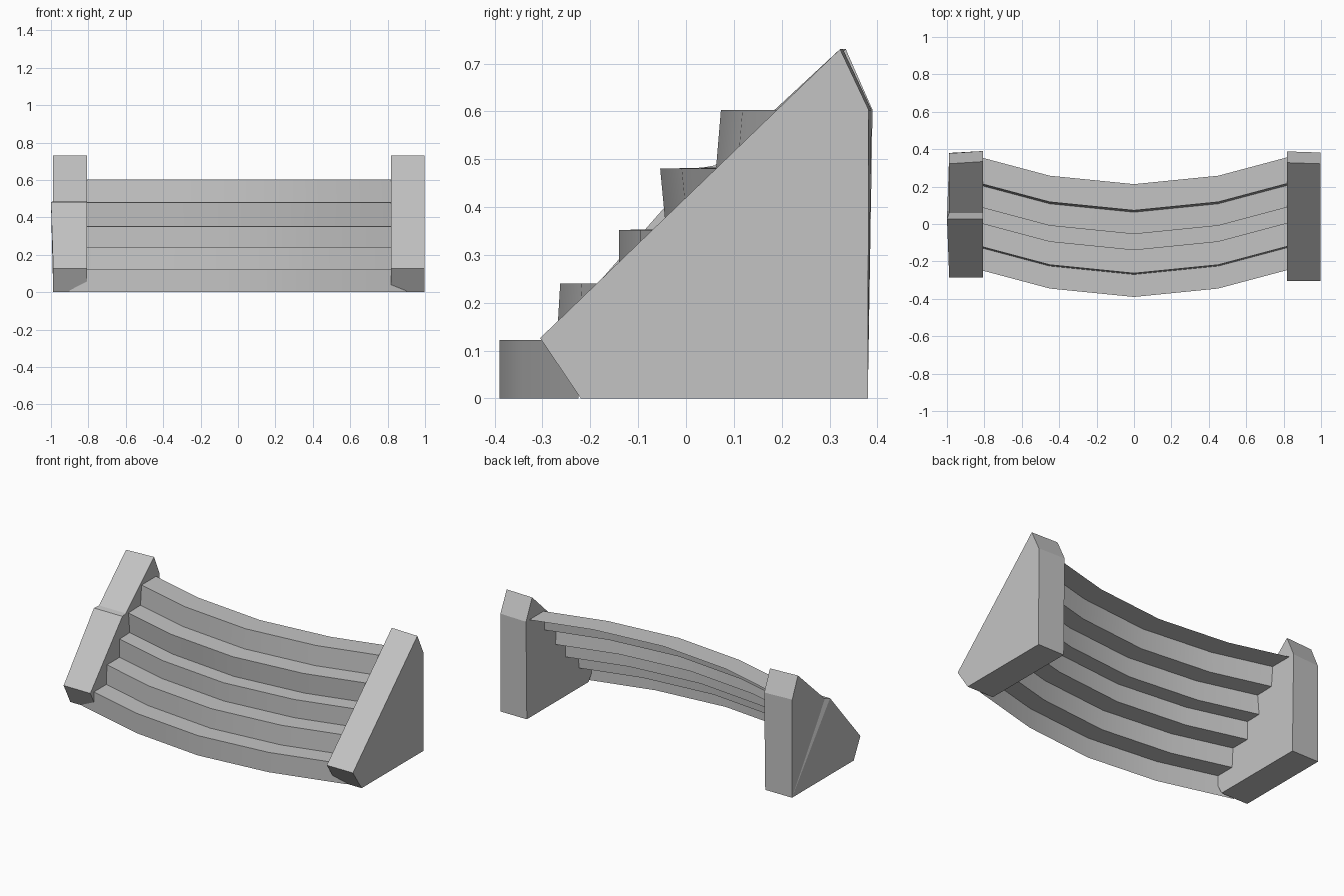
import bpy
import bmesh
from math import radians

cube = bpy.data.objects.get("Cube")
if cube:
    bpy.data.objects.remove(cube, do_unlink=True)

# One plain concrete grey for everything
GREY = (0.55, 0.55, 0.55, 1)
concrete = bpy.data.materials.new("concrete_grey")
concrete.use_nodes = True
concrete.diffuse_color = GREY
concrete.node_tree.nodes["Principled BSDF"].inputs["Base Color"].default_value = GREY


def finish(name, bm):
    mesh = bpy.data.meshes.new(name)
    bm.to_mesh(mesh)
    bm.free()
    mesh.materials.append(concrete)
    obj = bpy.data.objects.new(name, mesh)
    bpy.context.collection.objects.link(obj)
    return obj


def side_wall(name, profile, inner_x, outer_x, back_lean, seam=None):
    """Extrude a (y, z) profile sideways; the upper back leans on the outer side."""
    bm = bmesh.new()
    inner = [bm.verts.new((inner_x, y, z)) for y, z in profile]
    outer = [bm.verts.new((outer_x, y - (back_lean if z > 0.55 else 0), z))
             for y, z in profile]
    if seam is not None:
        outer[seam].co.x *= 1.012
    bm.faces.new(inner)
    outer_face = bm.faces.new(outer)
    count = len(profile)
    for i in range(count):
        j = (i + 1) % count
        bm.faces.new((inner[i], inner[j], outer[j], outer[i]))
    bmesh.ops.recalc_face_normals(bm, faces=bm.faces)
    if seam is not None:
        bmesh.ops.triangulate(bm, faces=[outer_face])
    return finish(name, bm)


# Curved flight of steps: a folded sheet swept along a shallow bow, open below
step_profile = [
    (-0.39, 0), (-0.39, 0.122), (-0.27, 0.122), (-0.263, 0.24),
    (-0.14, 0.24), (-0.14, 0.352), (-0.042, 0.354), (-0.054, 0.48),
    (0.063, 0.483), (0.073, 0.603), (0.213, 0.603),
]
bow = [(-0.9, 0.165), (-0.45, 0.045), (0, 0), (0.45, 0.045), (0.9, 0.165)]

bm = bmesh.new()
columns = [[bm.verts.new((x, y + shift, z)) for y, z in step_profile]
           for x, shift in bow]
for a, b in zip(columns, columns[1:]):
    for k in range(len(step_profile) - 1):
        bm.faces.new((a[k], b[k], b[k + 1], a[k + 1]))
steps = finish("curved_steps", bm)
bpy.ops.object.select_all(action="DESELECT")
steps.select_set(True)
bpy.context.view_layer.objects.active = steps
bpy.ops.object.shade_smooth_by_angle(angle=radians(30))

# Sloping side walls; the one on -x has a small ledge half way up
side_wall("left_wall",
          [(-0.22, 0), (-0.305, 0.126), (0.328, 0.73), (0.388, 0.603), (0.38, 0)],
          0.818, 0.996, 0.006)
side_wall("right_wall",
          [(-0.22, 0), (-0.285, 0.126), (0.027, 0.481), (0.06, 0.487),
           (0.334, 0.73), (0.39, 0.603), (0.38, 0)],
          -0.806, -0.988, 0.012, seam=2)
